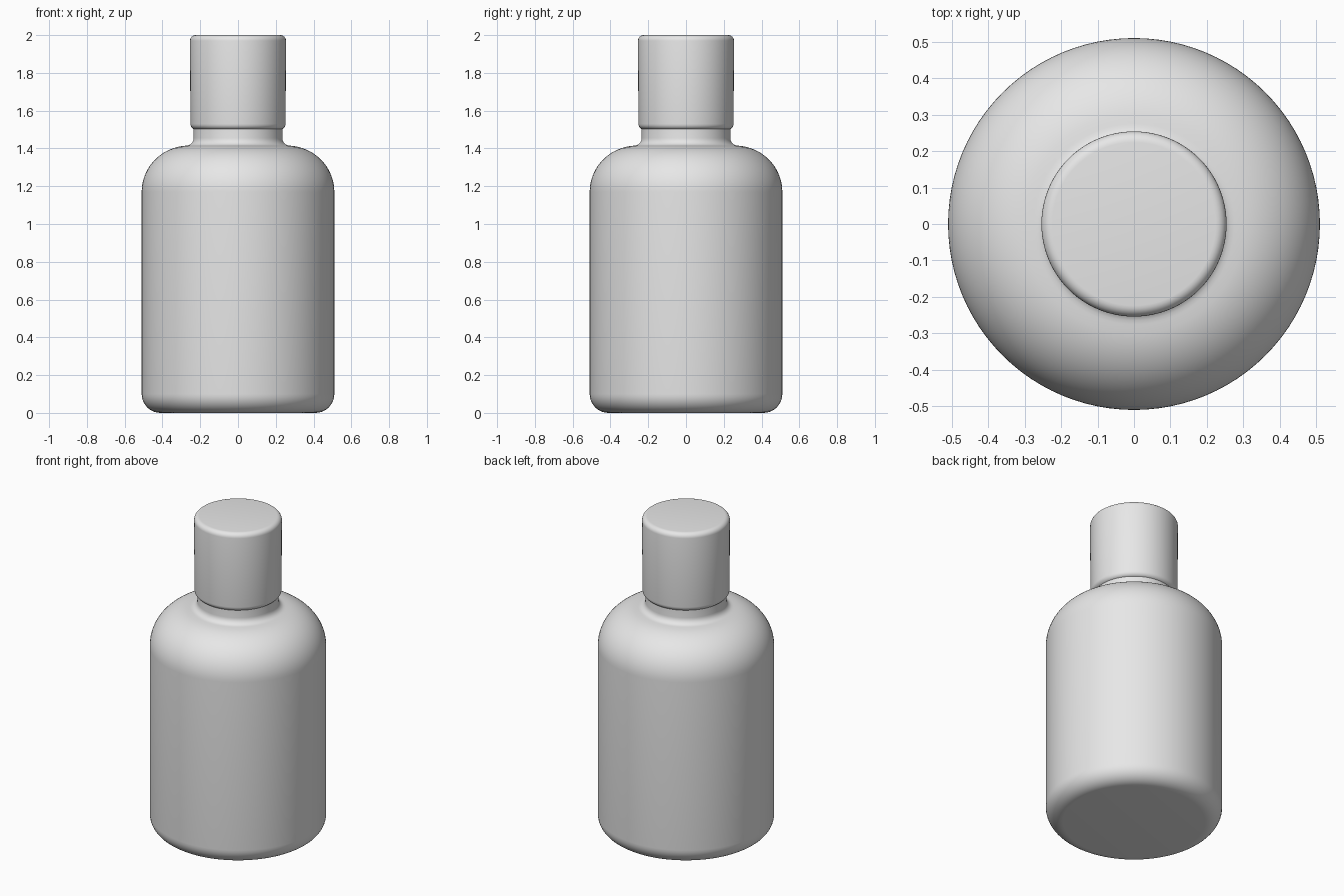
import bpy
import bmesh
from math import sin, cos, pi, radians

cube = bpy.data.objects.get("Cube")
if cube:
    bpy.data.objects.remove(cube, do_unlink=True)

grey = bpy.data.materials.new("light_grey")
grey.use_nodes = True
color = (0.8, 0.8, 0.8, 1)
grey.diffuse_color = color
grey.node_tree.nodes["Principled BSDF"].inputs["Base Color"].default_value = color


def arc(cx, cz, rx, rz, start, end, steps):
    """Points (radius, height) along an elliptical arc, angles in degrees."""
    angles = [radians(start + (end - start) * i / steps) for i in range(steps + 1)]
    return [(cx + rx * cos(a), cz + rz * sin(a)) for a in angles]


def lathe(name, profile, segments=96):
    """Revolve an open profile around z and cap both ends."""
    bm = bmesh.new()
    rings = []
    for r, z in profile:
        rings.append([bm.verts.new((r * cos(2 * pi * i / segments),
                                    r * sin(2 * pi * i / segments), z))
                      for i in range(segments)])
    for low, high in zip(rings, rings[1:]):
        for i in range(segments):
            j = (i + 1) % segments
            bm.faces.new((low[i], low[j], high[j], high[i]))
    bm.faces.new(rings[0][::-1])
    bm.faces.new(rings[-1])
    mesh = bpy.data.meshes.new(name)
    bm.to_mesh(mesh)
    bm.free()
    mesh.materials.append(grey)
    obj = bpy.data.objects.new(name, mesh)
    bpy.context.collection.objects.link(obj)
    bpy.ops.object.select_all(action="DESELECT")
    obj.select_set(True)
    bpy.context.view_layer.objects.active = obj
    bpy.ops.object.shade_smooth_by_angle(angle=radians(35))
    return obj


# Bottle: rounded base, straight wall, domed shoulder, filleted neck
bottle = arc(0.41, 0.1, 0.1, 0.1, -90, 0, 10)
bottle += arc(0.26, 1.17, 0.25, 0.245, 0, 85, 18)
bottle += arc(0.275, 1.455, 0.04, 0.04, 270, 180, 6)
bottle += [(0.235, 1.56)]
lathe("bottle", bottle)

# Cap: cylinder with small rounded edges
cap = arc(0.222, 1.53, 0.03, 0.03, -90, 0, 6)
cap += arc(0.224, 1.97, 0.03, 0.03, 0, 90, 6)
lathe("cap", cap)
